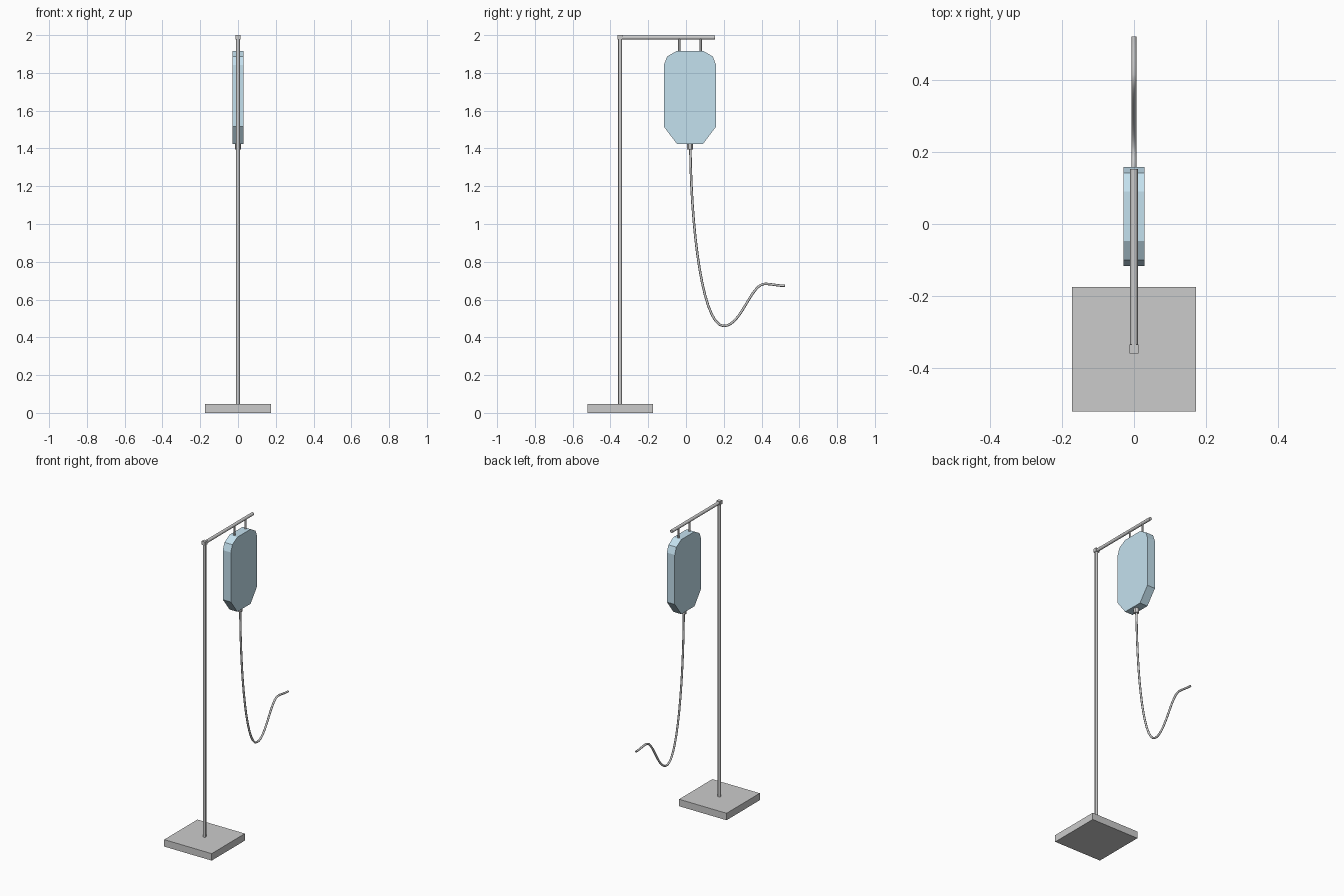
import bpy, bmesh
from mathutils import Vector

if "Cube" in bpy.data.objects:
    bpy.data.objects.remove(bpy.data.objects["Cube"])

POLE_Y, BAG_Y = -0.349, 0.021


def box(name, center, size):
    bpy.ops.mesh.primitive_cube_add(size=1, location=center)
    ob = bpy.context.object
    ob.name = name
    ob.scale = size
    bpy.ops.object.transform_apply(location=False, rotation=False, scale=True)
    return ob


def rod(name, a, b, radius, sides=12):
    a, b = Vector(a), Vector(b)
    d = b - a
    bpy.ops.mesh.primitive_cylinder_add(vertices=sides, radius=radius,
                                        depth=d.length, location=(a + b) / 2)
    ob = bpy.context.object
    ob.name = name
    ob.rotation_euler = d.to_track_quat('Z', 'Y').to_euler()
    bpy.ops.object.shade_smooth_by_angle()
    return ob


# Stand: base plate, pole, corner joint and hanging arm
box("base_plate", (0, POLE_Y, 0.023), (0.347, 0.347, 0.046))
rod("pole", (0, POLE_Y, 0.04), (0, POLE_Y, 1.985), 0.0105)
box("corner_joint", (0, POLE_Y, 1.988), (0.025, 0.025, 0.024))
rod("hanging_arm", (0, POLE_Y, 1.987), (0, 0.153, 1.987), 0.0105)

# Fluid bag: half profile mirrored about its centre line, then extruded
half = [(0.069, 1.917), (0.121, 1.887), (0.138, 1.842),
        (0.138, 1.515), (0.069, 1.424)]
outline = half + [(-y, z) for y, z in reversed(half)]
bm = bmesh.new()
face = bm.faces.new([bm.verts.new((-0.029, BAG_Y + y, z)) for y, z in outline])
ext = bmesh.ops.extrude_face_region(bm, geom=[face])
bmesh.ops.translate(bm, vec=(0.058, 0, 0),
                    verts=[v for v in ext["geom"] if isinstance(v, bmesh.types.BMVert)])
bmesh.ops.recalc_face_normals(bm, faces=bm.faces)
mesh = bpy.data.meshes.new("fluid_bag")
bm.to_mesh(mesh)
bm.free()
bag = bpy.data.objects.new("fluid_bag", mesh)
bpy.context.collection.objects.link(bag)
blue = bpy.data.materials.new("pale_blue")
blue.diffuse_color = (0.55, 0.75, 0.86, 1)
blue.use_nodes = True
blue.node_tree.nodes["Principled BSDF"].inputs["Base Color"].default_value = blue.diffuse_color
mesh.materials.append(blue)

# Two hangers and the outlet under the bag
for side, s in (("rear", 1), ("front", -1)):
    y = BAG_Y + s * 0.057
    rod("hanger_" + side, (0, y, 1.91), (0, y, 1.985), 0.0065)
rod("bag_outlet", (0, BAG_Y, 1.395), (0, BAG_Y, 1.43), 0.016)

# Drip tube: (left handle, point, right handle) in the y-z plane
path = [((0.023, 1.50), (0.023, 1.40), (0.028, 0.95)),
        ((0.09, 0.46), (0.20, 0.46), (0.29, 0.46)),
        ((0.34, 0.67), (0.41, 0.682), (0.44, 0.686)),
        ((0.48, 0.673), (0.523, 0.673), (0.56, 0.673))]
curve = bpy.data.curves.new("drip_tube", 'CURVE')
curve.dimensions = '3D'
curve.bevel_depth = 0.0065
curve.bevel_resolution = 2
curve.use_fill_caps = True
curve.resolution_u = 14
sp = curve.splines.new('BEZIER')
sp.bezier_points.add(len(path) - 1)
for p, (l, c, r) in zip(sp.bezier_points, path):
    p.handle_left_type = p.handle_right_type = 'FREE'
    p.co, p.handle_left, p.handle_right = (0, *c), (0, *l), (0, *r)
tube = bpy.data.objects.new("drip_tube", curve)
bpy.context.collection.objects.link(tube)
